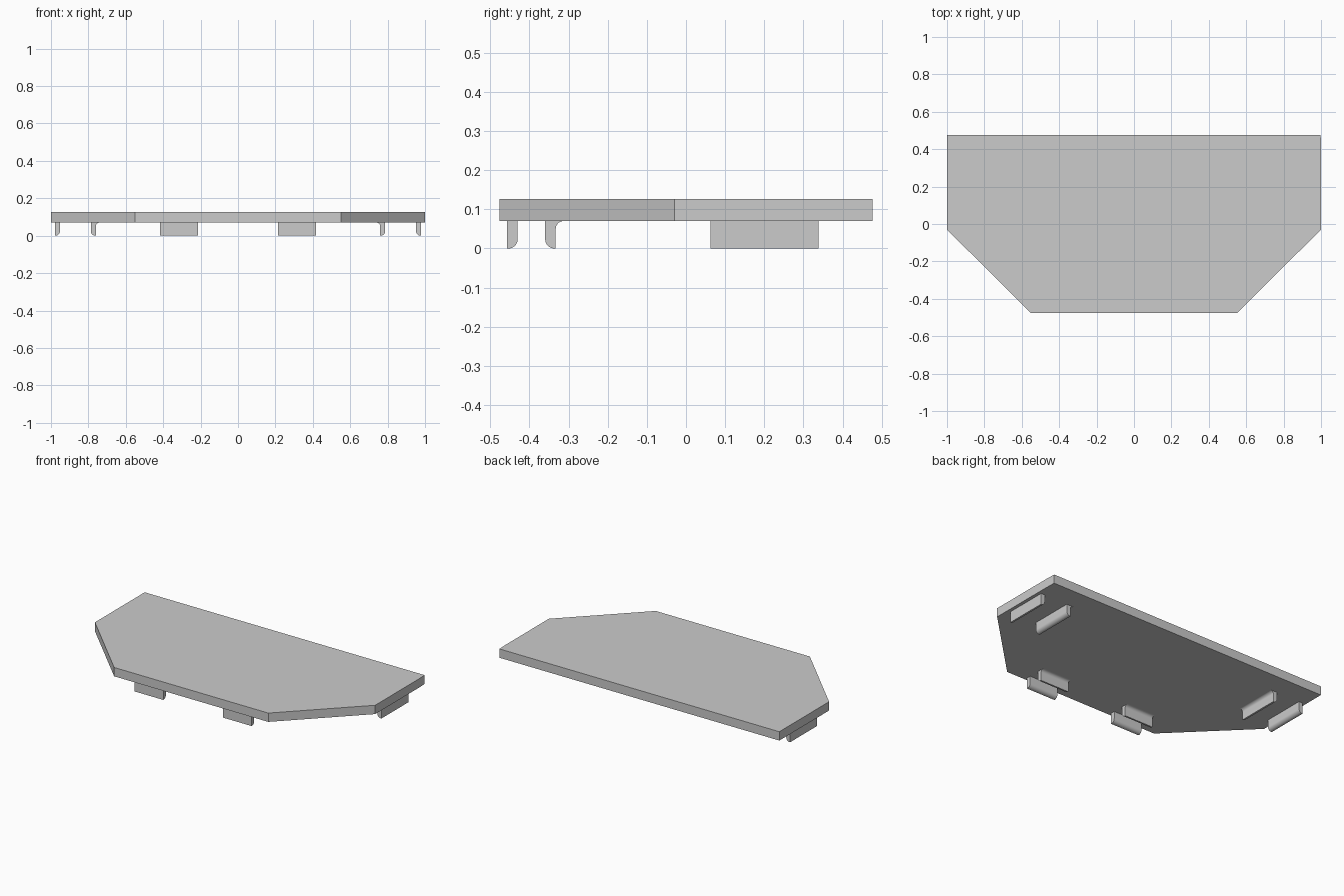
import bpy, bmesh
from math import sin, cos, pi
from mathutils import Vector

cube = bpy.data.objects.get("Cube")
if cube:
    bpy.data.objects.remove(cube)

grey = bpy.data.materials.new("light grey")
grey.use_nodes = True
grey.diffuse_color = (0.6, 0.6, 0.6, 1)
grey.node_tree.nodes["Principled BSDF"].inputs["Base Color"].default_value = (0.6, 0.6, 0.6, 1)

BASE, TOP = 0.07, 0.127
THICK, ROUND, FILLET = 0.027, 0.024, 0.02


def prism(name, points, offset):
    """Extrude a flat outline along an offset vector."""
    bm = bmesh.new()
    face = bm.faces.new([bm.verts.new(p) for p in points])
    moved = bmesh.ops.extrude_face_region(bm, geom=[face])["geom"]
    bmesh.ops.translate(bm, vec=offset, verts=[v for v in moved if isinstance(v, bmesh.types.BMVert)])
    bmesh.ops.recalc_face_normals(bm, faces=bm.faces)
    mesh = bpy.data.meshes.new(name)
    bm.to_mesh(mesh)
    bm.free()
    mesh.materials.append(grey)
    obj = bpy.data.objects.new(name, mesh)
    bpy.context.collection.objects.link(obj)
    return obj


def arc(cx, cz, r, start, end, steps=8):
    return [(cx + r * cos(a), cz + r * sin(a))
            for a in (start + (end - start) * i / steps for i in range(steps + 1))]


def tab_profile(flared):
    """Section of a tab: s = 0 is the straight side, s = THICK the rounded one."""
    pts = [(0, 0)] + arc(THICK - ROUND, ROUND, ROUND, -pi / 2, 0)
    pts.append((THICK, BASE))
    if flared:
        pts += arc(-FILLET, BASE - FILLET, FILLET, pi / 2, 0)
    else:
        pts.append((0, BASE))
    return pts


def tab(name, place, length, flared):
    a, b = length
    pts = tab_profile(flared)
    start = [place(s, a, z) for s, z in pts]
    return prism(name, start, place(0, b, 0) - place(0, a, 0))


# Top plate with cut front corners and a slight taper at one back corner
outline = [(-1, 0.477), (0.998, 0.477), (1, 0.41), (1, -0.03),
           (0.55, -0.477), (-0.55, -0.477), (-1, -0.03)]
prism("top_plate", [(x, y, BASE) for x, y in outline], Vector((0, 0, TOP - BASE)))

# Paired clip tabs under the plate, rounded ends facing each other
tabs = []
for side, m in (("left", 1), ("right", -1)):
    tabs.append(tab(f"front_outer_tab_{side}",
                    lambda s, t, z: Vector((m * t, -0.457 + s, z)), (0.213, 0.417), False))
    tabs.append(tab(f"front_inner_tab_{side}",
                    lambda s, t, z: Vector((m * t, -0.333 - s, z)), (0.213, 0.417), True))
    tabs.append(tab(f"side_outer_tab_{side}",
                    lambda s, t, z: Vector((m * (0.979 - s), t, z)), (0.062, 0.338), False))
    tabs.append(tab(f"side_inner_tab_{side}",
                    lambda s, t, z: Vector((m * (0.76 + s), t, z)), (0.062, 0.338), True))

# Smooth the rounded tab faces while keeping the ends crisp
bpy.ops.object.select_all(action="DESELECT")
for obj in tabs:
    obj.select_set(True)
bpy.context.view_layer.objects.active = tabs[0]
bpy.ops.object.shade_smooth_by_angle(angle=pi / 6)
